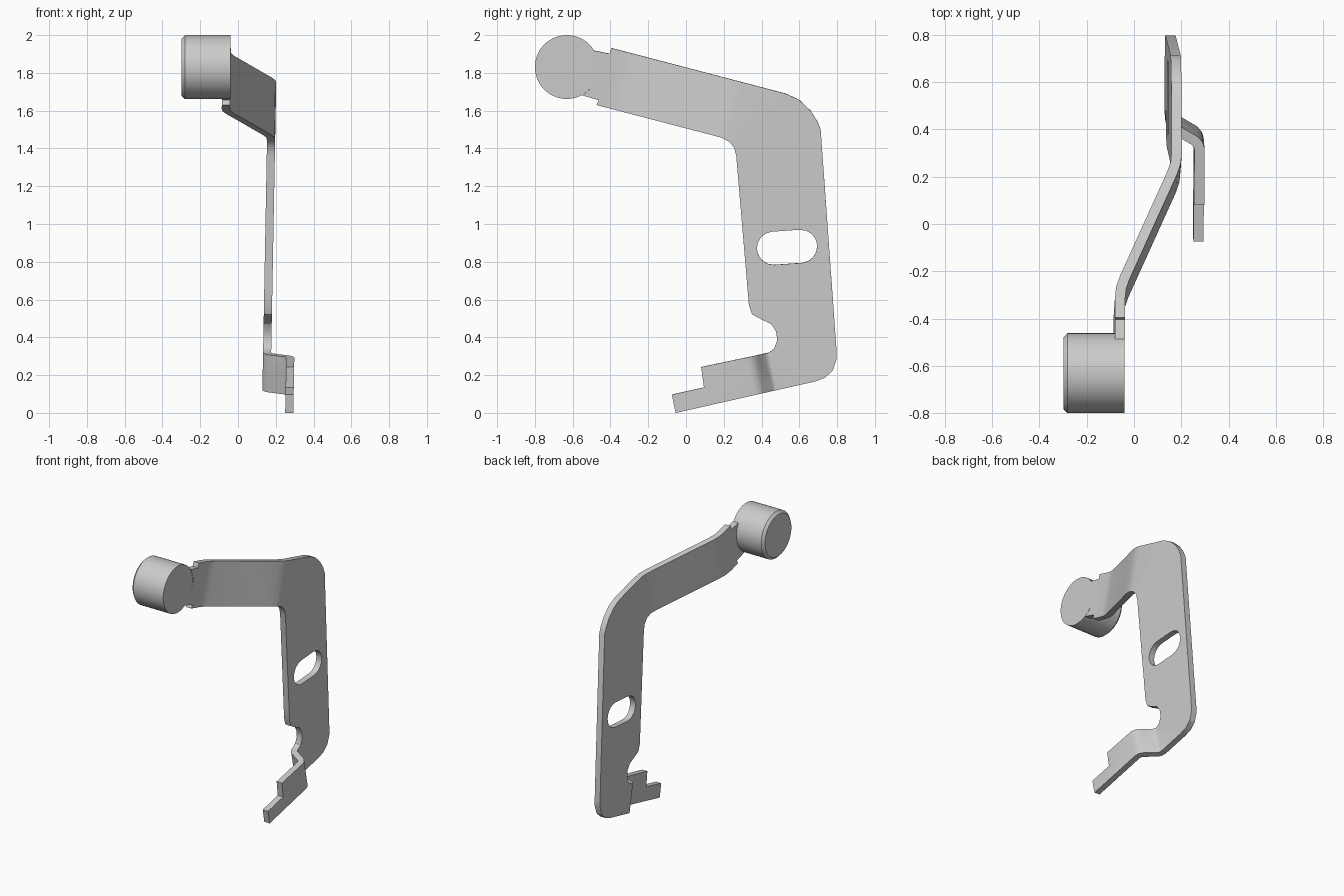
import bpy, bmesh
from math import sin, cos, radians, pi
from mathutils import Matrix, Vector

if "Cube" in bpy.data.objects:
    bpy.data.objects.remove(bpy.data.objects["Cube"])

KNOB_Y, KNOB_Z, KNOB_R = -0.631, 1.831, 0.169
THICK = 0.043


def arc(cy, cz, r, a0, a1, n):
    return [(cy + r * cos(radians(a0 + (a1 - a0) * i / n)),
             cz + r * sin(radians(a0 + (a1 - a0) * i / n))) for i in range(n + 1)]


def finish(bm, name):
    bmesh.ops.recalc_face_normals(bm, faces=bm.faces)
    me = bpy.data.meshes.new(name)
    bm.to_mesh(me)
    bm.free()
    ob = bpy.data.objects.new(name, me)
    bpy.context.collection.objects.link(ob)
    bpy.ops.object.select_all(action='DESELECT')
    ob.select_set(True)
    bpy.context.view_layer.objects.active = ob
    return ob


def ramp(t, points):
    if t <= points[0][0]:
        return points[0][1]
    for (a, wa), (b, wb) in zip(points, points[1:]):
        if t <= b:
            return wa + (wb - wa) * (t - a) / (b - a)
    return points[-1][1]


# Side outline of the bracket (y, z), starting at the neck beside the knob
outline = [
    (-0.405, 1.902), (-0.395, 1.932), (0.53, 1.69),
    (0.60, 1.657), (0.66, 1.60), (0.695, 1.545), (0.713, 1.50),
    (0.797, 0.33), (0.797, 0.285), (0.777, 0.225), (0.737, 0.187), (0.685, 0.167),
    (-0.055, 0.0), (-0.075, 0.097), (0.095, 0.135), (0.08, 0.243),
    (0.37, 0.304), (0.44, 0.32), (0.467, 0.34), (0.483, 0.385), (0.477, 0.43),
    (0.452, 0.47), (0.40, 0.495), (0.35, 0.522), (0.333, 0.57),
    (0.266, 1.36), (0.255, 1.405), (0.228, 1.437), (0.19, 1.457),
    (-0.473, 1.63), (-0.463, 1.656),
] + arc(KNOB_Y, KNOB_Z, KNOB_R, -62, 31, 12)

# Tilted slot through the upright
tilt = 4
dy, dz = 0.072 * cos(radians(tilt)), 0.072 * sin(radians(tilt))
slot = (arc(0.535 + dy, 0.877 + dz, 0.088, tilt - 90, tilt + 90, 8) +
        arc(0.535 - dy, 0.877 - dz, 0.088, tilt + 90, tilt + 270, 8))

bm = bmesh.new()
edges = []
for loop in (outline, slot):
    vs = [bm.verts.new((0, y, z)) for y, z in loop]
    edges += [bm.edges.new((vs[i - 1], vs[i])) for i in range(len(vs))]
bmesh.ops.triangle_fill(bm, edges=edges, use_beauty=True, normal=(1, 0, 0))

# Bends: origin, direction along the arm, x shift, and weight along that direction
UP_O, UP_D = Vector((0, 0.22, 1.61)), Vector((0, cos(radians(14.5)), -sin(radians(14.5))))
LOW_O, LOW_D = Vector((0, 0.40, 0.20)), Vector((0, cos(radians(12.6)), sin(radians(12.6))))
up_w = [(-0.593, 1), (-0.548, 0.98), (-0.503, 0.918), (-0.045, 0.082), (0, 0.02), (0.045, 0)]
low_w = [(-0.06, 1), (-0.043, 0.96), (-0.025, 0.84), (0.025, 0.16), (0.043, 0.04), (0.06, 0)]
for o, d, weights in ((UP_O, UP_D, up_w), (LOW_O, LOW_D, low_w)):
    for t, _ in weights:
        bmesh.ops.bisect_plane(bm, geom=bm.verts[:] + bm.edges[:] + bm.faces[:],
                               plane_co=o + d * t, plane_no=d, dist=1e-5)
for v in bm.verts:
    p = v.co.copy()
    x = 0.152 + 0.0186 * (p.z - 0.2)
    if p.z > 1.0:
        x -= 0.243 * ramp((p - UP_O).dot(UP_D), up_w)
    elif p.z < 0.42:
        x += 0.123 * ramp((p - LOW_O).dot(LOW_D), low_w)
    v.co.x = x

bracket = finish(bm, "bent_bracket")
mod = bracket.modifiers.new("thickness", 'SOLIDIFY')
mod.thickness = THICK
mod.offset = 0
mod.use_even_offset = True
mod.use_quality_normals = True
bpy.ops.object.modifier_apply(modifier=mod.name)
bpy.ops.object.shade_smooth_by_angle(angle=radians(28))

# Round knob with a chamfered outer rim
bm = bmesh.new()
place = Matrix.Translation((-0.17, KNOB_Y, KNOB_Z)) @ Matrix.Rotation(pi / 2, 4, 'Y')
bmesh.ops.create_cone(bm, cap_ends=True, segments=48, radius1=KNOB_R, radius2=KNOB_R,
                      depth=0.258, matrix=place)
rim = [e for e in bm.edges if all(v.co.x < -0.29 for v in e.verts)]
bmesh.ops.bevel(bm, geom=rim, offset=0.018, segments=1, affect='EDGES')
finish(bm, "round_knob")
bpy.ops.object.shade_smooth_by_angle(angle=radians(30))
